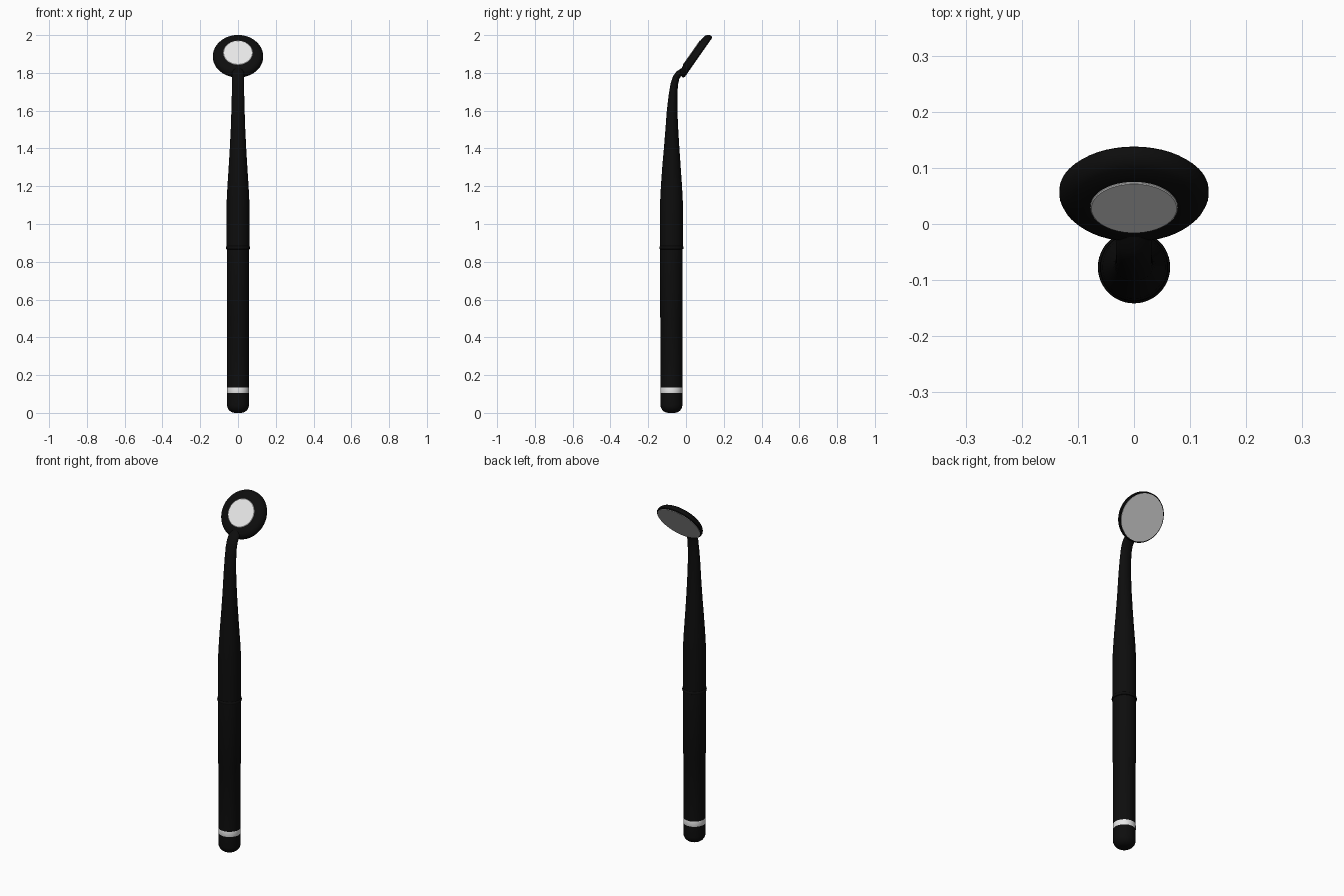
import bpy, bmesh, math
from mathutils import Matrix, Vector

if "Cube" in bpy.data.objects:
    bpy.data.objects.remove(bpy.data.objects["Cube"])


def material(name, rgb):
    m = bpy.data.materials.new(name)
    m.diffuse_color = (*rgb, 1)
    m.use_nodes = True
    m.node_tree.nodes["Principled BSDF"].inputs["Base Color"].default_value = m.diffuse_color
    return m


BLACK = material("black plastic", (0.004, 0.004, 0.004))
WHITE = material("white", (0.8, 0.8, 0.8))
SILVER = material("mirror silver", (0.72, 0.72, 0.72))
AXIS_Y = -0.077


def loft(name, sections, mat, matrix=Matrix(), sides=48):
    """Skin elliptical rings (y, z, rx, ry, tilt degrees) and cap both ends."""
    bm = bmesh.new()
    rings = []
    for y, z, rx, ry, tilt in sections:
        rot = Matrix.Rotation(math.radians(-tilt), 3, 'X')
        ring = []
        for i in range(sides):
            a = 2 * math.pi * i / sides
            p = rot @ Vector((rx * math.cos(a), ry * math.sin(a), 0))
            ring.append(bm.verts.new(matrix @ (p + Vector((0, y, z)))))
        rings.append(ring)
    for lo, hi in zip(rings, rings[1:]):
        for i in range(sides):
            j = (i + 1) % sides
            bm.faces.new((lo[i], lo[j], hi[j], hi[i]))
    bm.faces.new(rings[0][::-1])
    bm.faces.new(rings[-1])
    bmesh.ops.recalc_face_normals(bm, faces=bm.faces)
    me = bpy.data.meshes.new(name)
    bm.to_mesh(me)
    bm.free()
    me.materials.append(mat)
    ob = bpy.data.objects.new(name, me)
    bpy.context.collection.objects.link(ob)
    bpy.ops.object.select_all(action='DESELECT')
    ob.select_set(True)
    bpy.context.view_layer.objects.active = ob
    bpy.ops.object.shade_smooth_by_angle(angle=math.radians(35))
    return ob


def turned(name, profile, mat, y=AXIS_Y, matrix=Matrix()):
    """Round part from (radius, height) pairs."""
    return loft(name, [(y, z, r, r, 0) for r, z in profile], mat, matrix)


# Handle: rounded end cap, white band, lower grip
cap = [(0.016 + 0.042 * math.sin(t * math.pi / 12), 0.042 * (1 - math.cos(t * math.pi / 12)))
       for t in range(7)]
turned("end_cap", cap + [(0.058, 0.104)], BLACK)
turned("white_band", [(0.058, 0.104), (0.0585, 0.106), (0.0585, 0.132), (0.058, 0.134)], WHITE)
turned("lower_grip", [(0.058, 0.134), (0.058, 0.5), (0.0595, 0.505), (0.0595, 0.868)], BLACK)

# Collar between grip and shaft
turned("collar", [(0.059, 0.866), (0.063, 0.868), (0.0645, 0.874),
                  (0.0635, 0.88), (0.061, 0.883)], BLACK)

# Tapered shaft bending into the neck
shaft = [(AXIS_Y, 0.87, 0.061, 0.061, 0), (AXIS_Y, 1.0, 0.061, 0.061, 0),
         (AXIS_Y, 1.12, 0.060, 0.060, 0), (AXIS_Y, 1.2, 0.056, 0.056, 0),
         (-0.077, 1.3, 0.0495, 0.049, 0), (-0.076, 1.4, 0.0435, 0.041, 0),
         (-0.075, 1.5, 0.0385, 0.034, 2), (-0.0735, 1.6, 0.035, 0.028, 4),
         (-0.069, 1.68, 0.033, 0.023, 8), (-0.062, 1.74, 0.032, 0.020, 15),
         (-0.052, 1.775, 0.032, 0.018, 28), (-0.038, 1.796, 0.032, 0.017, 45),
         (-0.012, 1.815, 0.03, 0.015, 50)]
loft("shaft", shaft, BLACK)

# Tilted round head with white front disc and mirror on the back
head = Matrix.Translation((0, 0.064, 1.882)) @ Matrix.Rotation(math.radians(55), 4, 'X')
turned("mirror_head", [(0.129, 0), (0.133, 0.004), (0.133, 0.014), (0.129, 0.023),
                       (0.122, 0.031), (0.112, 0.037), (0.08, 0.041)], BLACK, 0, head)
turned("front_disc", [(0.078, 0.038), (0.078, 0.043), (0.076, 0.0445)], WHITE, 0, head)
turned("mirror_glass", [(0.126, -0.002), (0.126, 0.002)], SILVER, 0, head)
